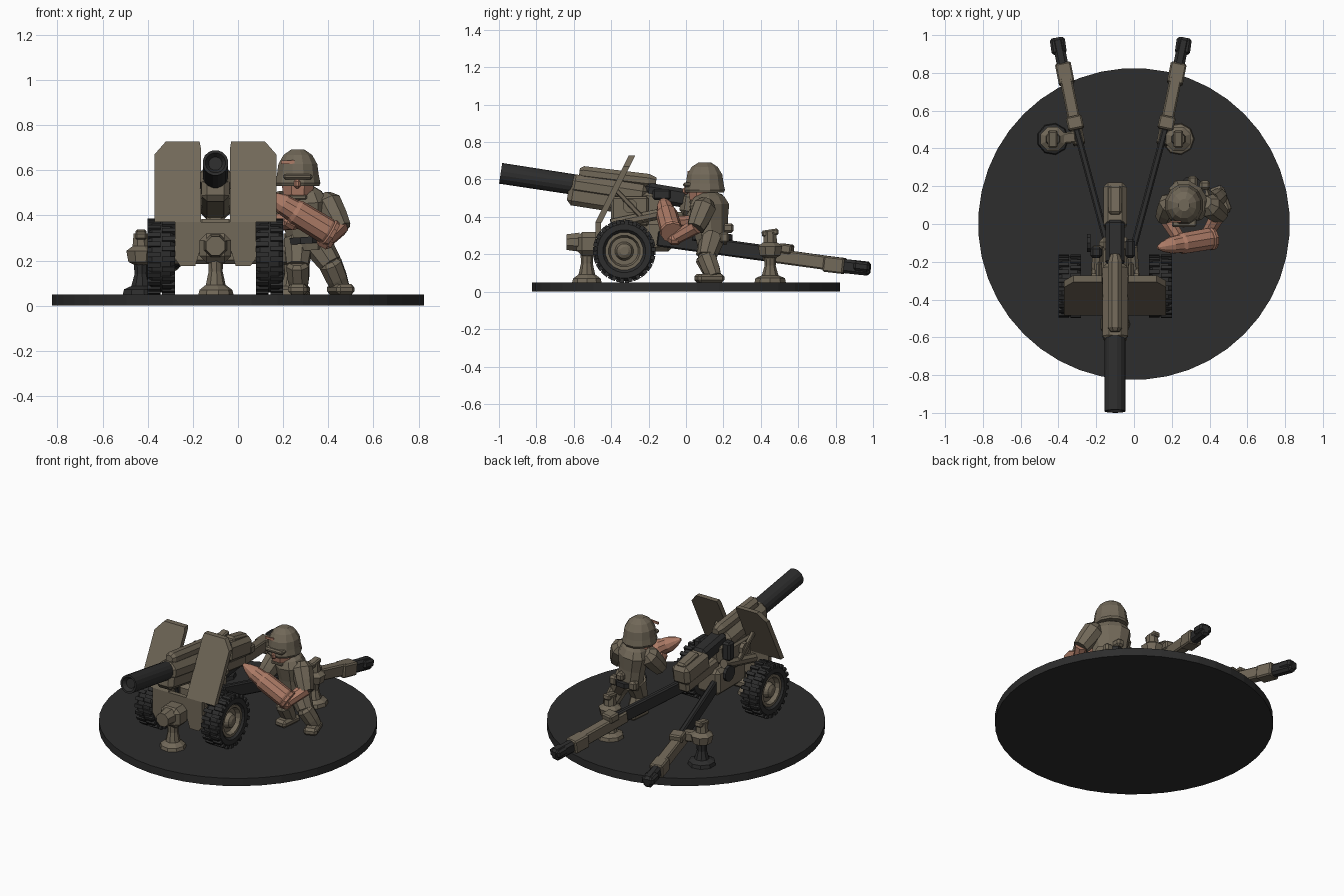
import bpy, bmesh, math
from mathutils import Vector, Matrix

def material(name, rgb):
    m = bpy.data.materials.new(name)
    m.diffuse_color = (*rgb, 1)
    return m

DARK = material("dark grey", (0.026, 0.026, 0.026))
OLIVE = material("olive drab", (0.165, 0.138, 0.098))
COPPER = material("copper skin", (0.42, 0.20, 0.135))
GX = -0.1  # centre line of the gun

def finish(name, bm, mat, bevel=0):
    bmesh.ops.recalc_face_normals(bm, faces=bm.faces)
    if bevel:
        bmesh.ops.bevel(bm, geom=bm.edges[:], offset=bevel, segments=1, affect='EDGES')
    me = bpy.data.meshes.new(name)
    bm.to_mesh(me)
    bm.free()
    me.materials.append(mat)
    ob = bpy.data.objects.new(name, me)
    bpy.context.collection.objects.link(ob)
    return ob

def box(name, c, size, mat, bevel=0.01, rot=(0, 0, 0)):
    bm = bmesh.new()
    bmesh.ops.create_cube(bm, size=1)
    for v in bm.verts:
        v.co = Vector([a * b for a, b in zip(v.co, size)])
    ob = finish(name, bm, mat, bevel)
    ob.location, ob.rotation_euler = c, rot
    return ob

def beam(name, a, b, w, h, mat, bevel=0.008):
    a, b = Vector(a), Vector(b)
    ob = box(name, (a + b) / 2, (w, (b - a).length, h), mat, bevel)
    ob.rotation_euler = (b - a).to_track_quat('Y', 'Z').to_euler()
    return ob

def lathe(name, a, b, profile, mat, sides=8, scale=(1, 1), closed=False):
    """Rings of (fraction along a-b, radius); closed makes a hollow ring."""
    a, b = Vector(a), Vector(b)
    d = b - a
    q = d.to_track_quat('Z', 'Y')
    bm = bmesh.new()
    rings = []
    for t, r in profile:
        rings.append([bm.verts.new(a + d * t + q @ Vector((
            r * scale[0] * math.cos((i + .5) * math.tau / sides),
            r * scale[1] * math.sin((i + .5) * math.tau / sides), 0))) for i in range(sides)])
    pairs = list(zip(rings, rings[1:]))
    if closed:
        pairs.append((rings[-1], rings[0]))
    else:
        bm.faces.new(rings[0])
        bm.faces.new(rings[-1])
    for r0, r1 in pairs:
        for i in range(sides):
            j = (i + 1) % sides
            bm.faces.new((r0[i], r0[j], r1[j], r1[i]))
    return finish(name, bm, mat)

def rod(name, a, b, r0, r1, mat, sides=8):
    return lathe(name, a, b, [(0, r0), (1, r1)], mat, sides)

def plate(name, pts, yfun, thick, mat):
    bm = bmesh.new()
    f = bm.faces.new([bm.verts.new((x, yfun(z), z)) for x, z in pts])
    ret = bmesh.ops.extrude_face_region(bm, geom=[f])
    for v in ret["geom"]:
        if isinstance(v, bmesh.types.BMVert):
            v.co.y += thick
    return finish(name, bm, mat)

# Round stand
rod("base_disc", (0, 0, 0), (0, 0, 0.05), 0.825, 0.825, DARK, 44)

# Barrel with hollow muzzle
lathe("barrel", (GX, -0.991, 0.633), (GX, -0.2, 0.512),
      [(0.03, 0.03), (0, 0.045), (0, 0.057), (0.47, 0.056), (1, 0.05)], DARK, 16)
# Cradle, recoil cylinder, breech
beam("cradle", (GX, -0.63, 0.535), (GX, -0.12, 0.455), 0.125, 0.14, OLIVE, 0.025)
beam("cradle_sleeve", (GX, -0.63, 0.575), (GX, -0.2, 0.51), 0.135, 0.115, OLIVE, 0.035)
lathe("recoil_cylinder", (GX, -0.57, 0.637), (GX, -0.16, 0.588),
      [(0, 0.025), (0.05, 0.04), (0.9, 0.04), (1, 0.025)], OLIVE, 8)
beam("dark_breech_ring", (GX, -0.22, 0.535), (GX, 0.02, 0.495), 0.1, 0.1, DARK, 0.02)
beam("breech_block", (GX, -0.03, 0.475), (GX, 0.215, 0.44), 0.125, 0.125, OLIVE, 0.025)
beam("breech_cap", (GX, 0.05, 0.525), (GX, 0.2, 0.495), 0.07, 0.05, OLIVE, 0.012)
beam("breech_rail", (GX, -0.15, 0.40), (GX, 0.18, 0.36), 0.08, 0.08, OLIVE, 0.015)

# Carriage
box("carriage_body", (GX, -0.22, 0.30), (0.17, 0.3, 0.17), OLIVE, 0.025)
rod("axle", (-0.36, -0.33, 0.217), (0.16, -0.33, 0.217), 0.035, 0.035, OLIVE)
for s in (-1, 1):
    box("trunnion_cheek", (GX + s * 0.085, -0.3, 0.43), (0.03, 0.2, 0.16), OLIVE, 0.012)
    rod("trunnion", (GX + s * 0.06, -0.3, 0.46), (GX + s * 0.125, -0.3, 0.46), 0.04, 0.04, OLIVE)
    rod("balance_cylinder", (GX + s * 0.11, -0.4, 0.36), (GX + s * 0.09, -0.12, 0.42), 0.03, 0.03, OLIVE)
box("sight_bracket", (GX - 0.1, -0.15, 0.5), (0.06, 0.06, 0.12), DARK, 0.012)
rod("hand_wheel", (GX - 0.13, -0.1, 0.38), (GX - 0.15, -0.1, 0.38), 0.05, 0.05, DARK, 10)
box("sight_right", (GX + 0.08, -0.13, 0.52), (0.05, 0.1, 0.06), DARK, 0.012)

# Split shield: sloped upper plates and an upright lower apron
def slope(z):
    return -0.485 + max(0, z - 0.37) * 0.5
for s in (-1, 1):
    plate("shield_wing", [(GX + s * x, z) for x, z in
          [(0.27, 0.37), (0.27, 0.67), (0.22, 0.727), (0.07, 0.727), (0.065, 0.70), (0.065, 0.37)]],
          slope, 0.035, OLIVE)
    plate("shield_apron", [(GX + s * x, z) for x, z in
          [(0, 0.37), (0, 0.24), (0.07, 0.24), (0.09, 0.175), (0.155, 0.175), (0.18, 0.21), (0.18, 0.37)]],
          slope, 0.03, OLIVE)
    beam("shield_brace", (GX + s * 0.13, -0.38, 0.55), (GX + s * 0.11, -0.22, 0.38), 0.025, 0.025, OLIVE, 0.004)

# Wheels: hollow tyre, rim, hub and tread lugs
WY, WZ = -0.33, 0.217
for x, s in ((-0.34, -1), (0.14, 1)):
    lathe("tyre", (x - 0.06, WY, WZ), (x + 0.06, WY, WZ),
          [(0.15, 0.10), (0, 0.115), (0, 0.145), (0.15, 0.16), (0.85, 0.16), (1, 0.145), (1, 0.115), (0.85, 0.10)],
          DARK, 24, closed=True)
    lathe("wheel_rim", (x - s * 0.05, WY, WZ), (x + s * 0.06, WY, WZ),
          [(0, 0.102), (0.9, 0.102), (0.9, 0.085), (0.65, 0.075), (0.65, 0.05), (0.9, 0.04), (1, 0.022)],
          OLIVE, 16)
    for i in range(22):
        a = i * math.tau / 22
        for side in (-1, 1):
            b = a + side * 0.06
            box("tread_lug", (x + side * 0.032, WY + 0.157 * math.cos(b), WZ + 0.157 * math.sin(b)),
                (0.056, 0.022, 0.022), DARK, 0, (b, 0, 0))

# Levelling jacks
def jack(x, y, foot_mat, top):
    lathe("jack_foot", (x, y, 0.05), (x, y, 0.2),
          [(0, 0.085), (0.15, 0.08), (0.25, 0.045), (0.6, 0.03), (1, 0.035)], foot_mat, 9)
    lathe("jack_head", (x, y, 0.18), (x, y, 0.32),
          [(0, 0.03), (0.1, 0.06), (0.45, 0.07), (0.6, 0.04), (1, 0.035)], OLIVE, 8)
    box("jack_handle", (x, y, top), (0.05, 0.09, 0.035), OLIVE, 0.008, (0.15, 0, 0))
lathe("front_jack_foot", (GX, -0.53, 0.05), (GX, -0.53, 0.22),
      [(0, 0.08), (0.12, 0.075), (0.25, 0.045), (0.6, 0.032), (1, 0.035)], OLIVE, 9)
box("front_jack_housing", (GX, -0.52, 0.255), (0.14, 0.13, 0.13), OLIVE, 0.03)
rod("front_jack_cap", (GX, -0.57, 0.265), (GX, -0.64, 0.265), 0.055, 0.045, OLIVE)
jack(-0.43, 0.45, DARK, 0.315)
jack(0.235, 0.45, OLIVE, 0.315)

# Split trails
TX = -0.07
for s in (-1, 1):
    def P(off, y, z):
        return (TX + s * off, y, z)
    beam("trail_front", P(0.06, -0.15, 0.285), P(0.235, 0.5, 0.195), 0.035, 0.085, DARK)
    beam("trail_rear", P(0.22, 0.42, 0.2), P(0.305, 0.84, 0.142), 0.065, 0.075, OLIVE)
    beam("trail_strap", P(0.235, 0.5, 0.235), P(0.25, 0.57, 0.225), 0.085, 0.05, OLIVE)
    beam("trail_collar", P(0.285, 0.74, 0.15), P(0.307, 0.85, 0.137), 0.085, 0.085, OLIVE)
    beam("trail_spade", P(0.303, 0.82, 0.14), P(0.337, 0.985, 0.122), 0.06, 0.075, DARK, 0.015)
    beam("spade_handle", P(0.325, 0.90, 0.14), P(0.337, 0.985, 0.13), 0.08, 0.05, DARK, 0.012)
    beam("jack_arm", P(0.24, 0.46, 0.21), P(0.34, 0.45, 0.22), 0.06, 0.06, OLIVE)

# Crewman: legs and boots
for hip, knee, ankle, turn in (((0.27, 0.14, 0.29), (0.265, 0.10, 0.18), (0.27, 0.15, 0.08), 0.1),
                               ((0.34, 0.14, 0.29), (0.41, 0.11, 0.185), (0.455, 0.15, 0.08), -0.35)):
    rod("thigh", hip, knee, 0.07, 0.052, OLIVE)
    lathe("shin", knee, ankle, [(-0.15, 0.04), (0, 0.054), (0.6, 0.05), (1, 0.042)], OLIVE)
    box("boot", (ankle[0], ankle[1] - 0.025, 0.072), (0.085, 0.15, 0.048), OLIVE, 0.015, (0, 0, -turn))
# Torso, belt, back kit
lathe("torso", (0.305, 0.14, 0.25), (0.285, 0.12, 0.53),
      [(0, 0.09), (0.2, 0.1), (0.45, 0.105), (0.75, 0.12), (0.9, 0.095), (1, 0.05)], OLIVE, 10, (1.05, 0.78))
lathe("belt", (0.304, 0.14, 0.275), (0.302, 0.14, 0.305), [(0, 0.108), (1, 0.108)], DARK, 10, (1.05, 0.8))
box("back_pouch", (0.31, 0.225, 0.34), (0.05, 0.06, 0.05), OLIVE, 0.012)
for x in (0.235, 0.375):
    box("belt_pouch", (x, 0.205, 0.29), (0.055, 0.05, 0.06), OLIVE, 0.012)
# Arms with rolled sleeves
for sh, el, ha in (((0.195, 0.11, 0.46), (0.165, 0.04, 0.37), (0.24, -0.08, 0.37)),
                   ((0.395, 0.10, 0.455), (0.45, 0.055, 0.35), (0.385, -0.06, 0.285))):
    lathe("sleeve", sh, el, [(-0.3, 0.035), (0, 0.065), (0.6, 0.06), (1.1, 0.05)], OLIVE)
    rod("forearm", el, ha, 0.042, 0.035, COPPER)
    box("hand", ha, (0.075, 0.07, 0.06), COPPER, 0.018, (0, 0.5, 0))
# Head and helmet
lathe("head", (0.265, 0.085, 0.46), (0.265, 0.085, 0.62),
      [(0, 0.045), (0.2, 0.07), (0.6, 0.08), (1, 0.08)], COPPER, 8)
box("nose", (0.262, 0.0, 0.54), (0.03, 0.035, 0.04), COPPER, 0.01)
lathe("helmet", (0.265, 0.1, 0.53), (0.265, 0.1, 0.692),
      [(0, 0.104), (0.08, 0.11), (0.3, 0.102), (0.6, 0.095), (0.85, 0.07), (1, 0.032)], OLIVE, 12, (0.94, 1.02))
box("helmet_brim", (0.265, 0.015, 0.572), (0.13, 0.06, 0.025), OLIVE, 0.008)
box("chin_strap", (0.265, 0.055, 0.48), (0.08, 0.07, 0.02), OLIVE, 0.005)
plate("helmet_patch", [(0.19, 0.628), (0.25, 0.628), (0.25, 0.645), (0.19, 0.642)],
      lambda z: 0.008, 0.009, COPPER)

# Carried shell
lathe("artillery_shell", (0.42, -0.075, 0.315), (0.125, -0.125, 0.495),
      [(0, 0.06), (0.05, 0.064), (0.07, 0.056), (0.1, 0.06), (0.55, 0.058), (0.6, 0.05),
       (0.75, 0.046), (0.9, 0.028), (1, 0.008)], COPPER, 10)
